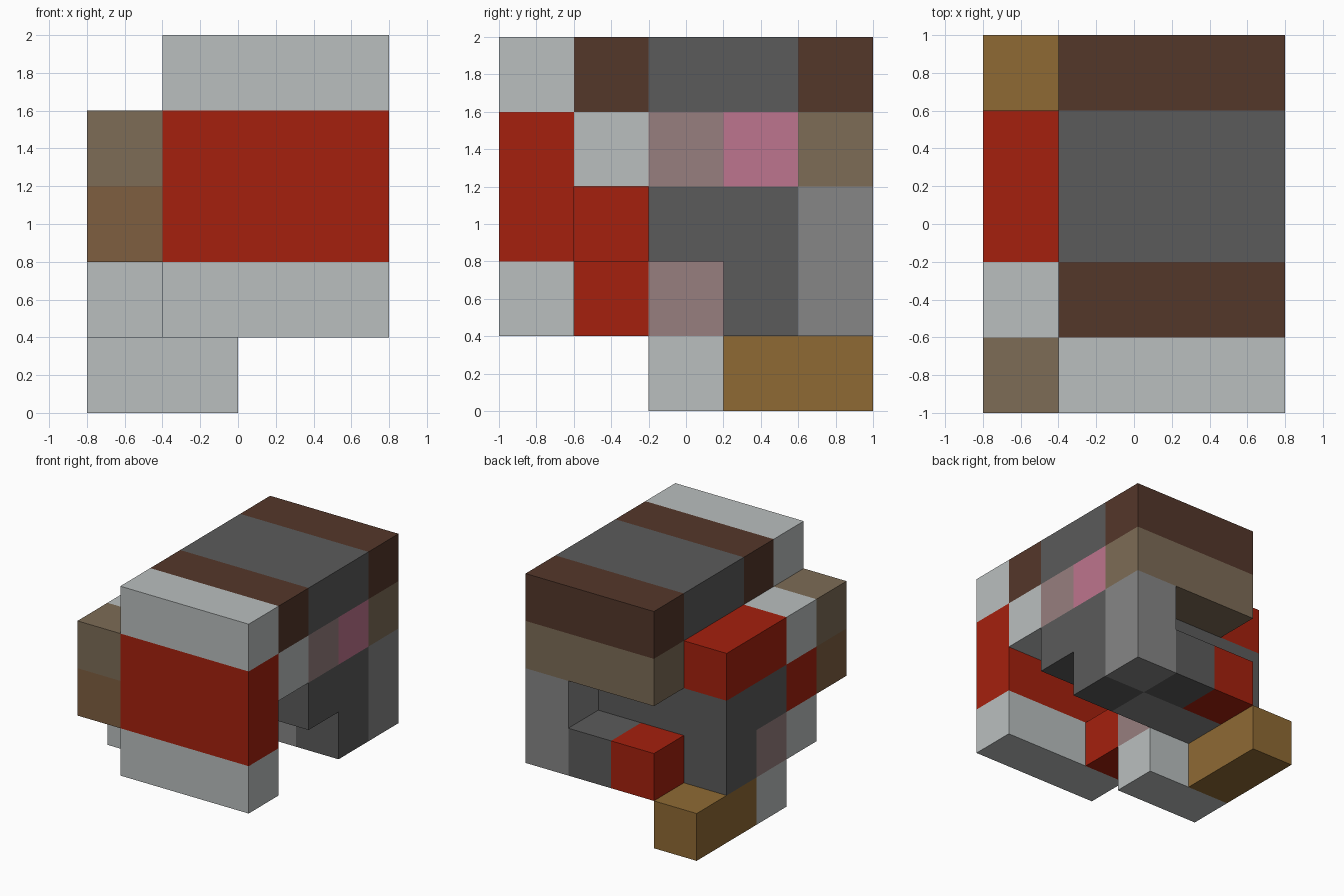
import bpy
import bmesh
from mathutils import Vector

default = bpy.data.objects.get("Cube")
if default:
    bpy.data.objects.remove(default, do_unlink=True)

CELL = 0.4                          # edge length of one block
ORIGIN = Vector((-0.8, -1.0, 0.0))  # corner of the block grid


def linear(v):
    v /= 255
    return v / 12.92 if v <= 0.04045 else ((v + 0.055) / 1.055) ** 2.4


def make_material(name, hex_code):
    rgba = [linear(c) for c in bytes.fromhex(hex_code)] + [1.0]
    mat = bpy.data.materials.new(name)
    mat.use_nodes = True
    mat.diffuse_color = rgba
    mat.node_tree.nodes["Principled BSDF"].inputs["Base Color"].default_value = rgba
    return mat


MATS = {name: make_material(name.replace("_", " "), code) for name, code in {
    "light_grey": "babfbf",
    "dark_grey": "5b5b5b",
    "mid_grey": "868686",
    "dark_brown": "54372a",
    "warm_brown": "7e5e40",
    "tan": "7d6c56",
    "gold": "8f6a34",
    "red": "a5200d",
    "pink": "be758e",
    "dusky_pink": "977f7e",
}.items()}


def block(name, color, start, size):
    """Box given by its first grid cell and its size in cells."""
    bm = bmesh.new()
    bmesh.ops.create_cube(bm, size=1)
    for v in bm.verts:
        unit = v.co + Vector((0.5, 0.5, 0.5))
        v.co = ORIGIN + CELL * Vector([s + u * n for s, u, n in zip(start, unit, size)])
    mesh = bpy.data.meshes.new(name)
    bm.to_mesh(mesh)
    bm.free()
    mesh.materials.append(MATS[color])
    bpy.context.collection.objects.link(bpy.data.objects.new(name, mesh))


# Roof: stripes running across the top
for name, color, y, depth in (("roof_front", "light_grey", 0, 1),
                              ("roof_front_stripe", "dark_brown", 1, 1),
                              ("roof_middle", "dark_grey", 2, 2),
                              ("roof_back_stripe", "dark_brown", 4, 1)):
    block(name, color, (1, y, 4), (3, depth, 1))

# Upper layer under the roof
for name, color, y in (("upper_front", "light_grey", 1),
                       ("upper_middle", "dusky_pink", 2),
                       ("upper_rear", "pink", 3),
                       ("upper_back", "tan", 4)):
    block(name, color, (1, y, 3), (3, 1, 1))

# Front slab
block("front_panel", "red", (1, 0, 2), (3, 1, 2))
block("front_skirt", "light_grey", (1, 0, 1), (3, 1, 1))

# Side arm along the right
block("arm_tip_upper", "tan", (0, 0, 3), (1, 1, 1))
block("arm_tip_lower", "warm_brown", (0, 0, 2), (1, 1, 1))
block("arm_cuff", "light_grey", (0, 1, 3), (1, 1, 1))
block("arm_shoulder", "red", (0, 2, 3), (1, 2, 1))
block("arm_underside", "red", (0, 1, 2), (1, 1, 1))

# Core of the body
block("core", "dark_grey", (0, 2, 2), (4, 2, 1))
block("rear_post", "mid_grey", (3, 4, 1), (1, 1, 2))

# Lower layer
block("lower_side_front", "light_grey", (0, 1, 1), (1, 1, 1))
block("lower_inner_front", "red", (1, 1, 1), (1, 1, 1))
block("lower_band", "dusky_pink", (0, 2, 1), (2, 1, 1))
block("lower_right", "dark_grey", (0, 3, 1), (1, 1, 1))
block("lower_centre", "mid_grey", (1, 3, 1), (2, 1, 1))
block("lower_left", "dark_grey", (3, 3, 1), (1, 1, 1))
block("rear_ledge", "dark_grey", (2, 4, 1), (1, 1, 1))
block("rear_ledge_end", "red", (1, 4, 1), (1, 1, 1))

# Foot
block("foot_front", "light_grey", (0, 2, 0), (2, 1, 1))
block("foot_heel", "gold", (0, 3, 0), (1, 2, 1))
